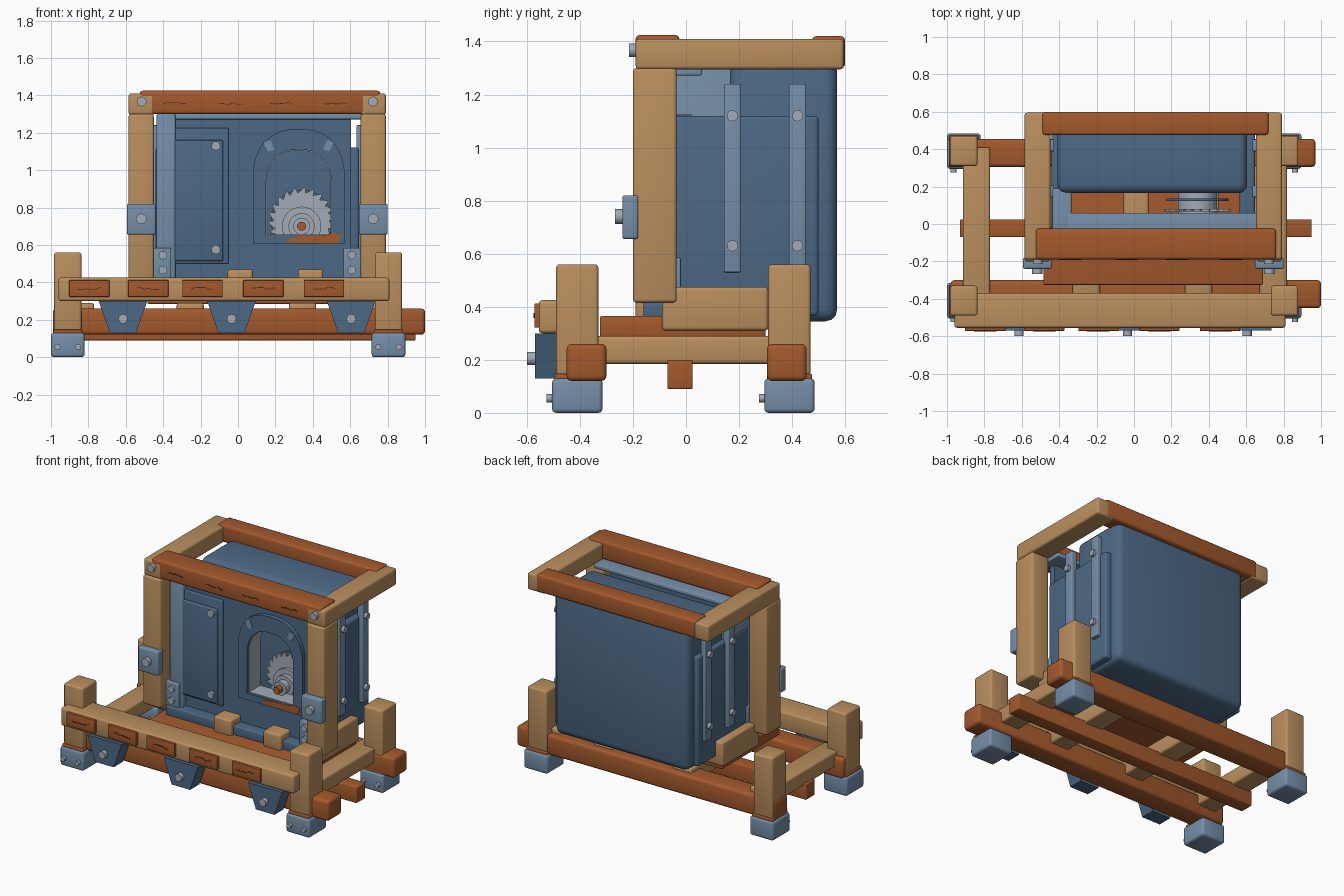
import bpy, bmesh, math, random
from mathutils import Matrix, Vector

random.seed(4)
cube = bpy.data.objects.get("Cube")
if cube:
    bpy.data.objects.remove(cube, do_unlink=True)

MID = 0.103  # centre line of the machine body
made = []


def material(name, *srgb):
    col = [((c + 0.055) / 1.055) ** 2.4 for c in srgb] + [1.0]
    m = bpy.data.materials.new(name)
    m.use_nodes = True
    m.diffuse_color = col
    m.node_tree.nodes["Principled BSDF"].inputs["Base Color"].default_value = col
    return m


WOOD = material("pale wood", 0.73, 0.56, 0.37)
RUST = material("red brown wood", 0.64, 0.35, 0.175)
STEEL = material("light steel blue", 0.46, 0.56, 0.66)
BLUE = material("dark steel blue", 0.30, 0.41, 0.52)
GREY = material("bare metal grey", 0.64, 0.67, 0.72)
DARK = material("dark grain", 0.27, 0.17, 0.12)


def add(name, mesh, mat):
    mesh.materials.clear()
    mesh.materials.append(mat)
    obj = bpy.data.objects.new(name, mesh)
    bpy.context.collection.objects.link(obj)
    made.append(obj)
    return obj


def finish(name, bm, mat):
    mesh = bpy.data.meshes.new(name)
    bm.to_mesh(mesh)
    bm.free()
    return add(name, mesh, mat)


def box(name, mat, x, y, z, bevel=0.014):
    """Rounded block from its (low, high) ranges."""
    bm = bmesh.new()
    size = [b - a for a, b in (x, y, z)]
    centre = Vector([(a + b) / 2 for a, b in (x, y, z)])
    bmesh.ops.create_cube(bm, size=1, matrix=Matrix.Translation(centre) @ Matrix.Diagonal((*size, 1)))
    if bevel:
        bmesh.ops.bevel(bm, geom=bm.edges[:], offset=min(bevel, min(size) * 0.3),
                        segments=3, profile=0.5, affect='EDGES')
    return finish(name, bm, mat)


def rod(name, mat, centre, radius, depth, axis='Y', sides=20):
    bm = bmesh.new()
    turn = Matrix.Rotation(math.pi / 2, 4, 'X' if axis == 'Y' else 'Y')
    bmesh.ops.create_cone(bm, cap_ends=True, segments=sides, radius1=radius, radius2=radius,
                          depth=depth, matrix=Matrix.Translation(centre) @ turn)
    return finish(name, bm, mat)


def plate(name, mat, loops, y0, y1):
    """Flat x-z outline, with inner loops as holes, given depth along y."""
    cu = bpy.data.curves.new(name, 'CURVE')
    cu.dimensions, cu.fill_mode, cu.extrude = '2D', 'BOTH', (y1 - y0) / 2
    for loop in loops:
        sp = cu.splines.new('POLY')
        sp.points.add(len(loop) - 1)
        for p, (x, z) in zip(sp.points, loop):
            p.co = (x, z, 0, 1)
        sp.use_cyclic_u = True
    tmp = bpy.data.objects.new("tmp", cu)
    mesh = bpy.data.meshes.new_from_object(tmp)
    bpy.data.objects.remove(tmp)
    mesh.transform(Matrix.Translation((0, (y0 + y1) / 2, 0)) @ Matrix.Rotation(math.pi / 2, 4, 'X'))
    return add(name, mesh, mat)


def rect(x0, x1, z0, z1):
    return [(x0, z0), (x1, z0), (x1, z1), (x0, z1)]


def arch(cx, half, bottom, top):
    spring = top - half
    pts = [(cx - half, bottom), (cx + half, bottom)]
    for i in range(21):
        a = math.pi * i / 20
        pts.append((cx + half * math.copysign(abs(math.cos(a)) ** 0.8, math.cos(a)), spring + half * math.sin(a)))
    return pts


def grain(name, cx, z, y, length):
    """Thin jagged crack in the wood."""
    n = 7
    mid = [(cx + length * (i / (n - 1) - 0.5), z + random.uniform(-0.008, 0.008)) for i in range(n)]
    plate(name, DARK, [mid + [(x, h + 0.004) for x, h in reversed(mid)]], y - 0.003, y)


# Corner feet, collars and posts
for end, y in (("front", -0.41), ("back", 0.39)):
    for side, x in (("right", -0.91), ("left", 0.805)):
        tag = f"{end}_{side}"
        box("foot_" + tag, STEEL, (x - 0.09, x + 0.09), (y - 0.095, y + 0.095), (0, 0.13), 0.016)
        box("collar_" + tag, RUST, (x - 0.078, x + 0.078), (y - 0.085, y + 0.085), (0.12, 0.147), 0.006)
        box("post_" + tag, WOOD, (x - 0.073, x + 0.073), (y - 0.08, y + 0.08), (0.14, 0.56))
        for dx in (-0.055, 0.055):
            rod("foot_bolt", GREY, (x + dx, y - 0.1, 0.055), 0.016, 0.03)

# Lower rails and cross beams
box("front_lower_rail", RUST, (-0.98, 1.0), (-0.45, -0.30), (0.12, 0.26), 0.02)
box("back_lower_rail", RUST, (-0.99, 0.97), (0.305, 0.455), (0.12, 0.26), 0.02)
box("middle_lower_rail", RUST, (-0.93, 0.95), (-0.07, 0.025), (0.09, 0.20), 0.006)
for x in (-0.842, -0.255, 0.345, 0.745):
    box("cross_beam", WOOD, (x - 0.073, x + 0.073), (-0.40, 0.41), (0.185, 0.29))

# Front beam with inset patches and hanging brackets
box("front_beam", WOOD, (-0.96, 0.81), (-0.555, -0.37), (0.30, 0.425))
for x in (-0.795, -0.48, -0.19, 0.135, 0.46):
    box("beam_patch", RUST, (x - 0.108, x + 0.108), (-0.572, -0.54), (0.322, 0.412), 0.004)
    grain("patch_grain", x, 0.365, -0.572, 0.12)
for x in (-0.615, -0.035, 0.605):
    plate("hanging_bracket", BLUE, [[(x - 0.13, 0.30), (x - 0.07, 0.13), (x + 0.07, 0.13), (x + 0.13, 0.30)]],
          -0.57, -0.47)
    rod("bracket_bolt", GREY, (x, -0.58, 0.205), 0.025, 0.04)

# Deck under the machine
box("deck", RUST, (-0.485, 0.69), (-0.325, 0.30), (0.285, 0.365), 0.008)
for x in (0.012, 0.388):
    box("deck_block", WOOD, (x - 0.067, x + 0.067), (-0.19, 0.30), (0.355, 0.47))
box("machine_sill", BLUE, (-0.44, 0.63), (-0.16, -0.06), (0.36, 0.425), 0.008)

# Upright frame, mirrored about the machine centre line
for s, side in ((-1, "right"), (1, "left")):
    def span(a, b):
        return tuple(sorted((MID + s * a, MID + s * b)))
    box("upright_" + side, WOOD, span(0.553, 0.688), (-0.20, -0.035), (0.415, 1.30))
    box("top_side_beam_" + side, WOOD, span(0.55, 0.688), (-0.19, 0.595), (1.295, 1.41))
    box("deck_side_beam_" + side, WOOD, span(0.46, 0.60), (-0.09, 0.31), (0.31, 0.475))
    box("upright_clamp_" + side, STEEL, span(0.543, 0.697), (-0.24, -0.18), (0.655, 0.82), 0.01)
    rod("clamp_bolt", GREY, (MID + s * 0.62, -0.25, 0.74), 0.028, 0.035)
    rod("top_bolt", GREY, (MID + s * 0.618, -0.20, 1.367), 0.026, 0.03)
    box("corner_bracket_" + side, STEEL, span(0.46, 0.555), (-0.14, -0.02), (0.42, 0.585), 0.006)
    for z in (0.465, 0.545):
        rod("corner_bolt", GREY, (MID + s * 0.505, -0.145, z), 0.022, 0.025)
    # Side casing with bolted straps
    box("side_casing_" + side, BLUE, span(0.46, 0.545), (-0.05, 0.50), (0.365, 1.12), 0.016)
    for y in (0.175, 0.42):
        box("side_strap_" + side, STEEL, span(0.53, 0.572), (y - 0.032, y + 0.032), (0.53, 1.24), 0.005)
        for z in (0.63, 1.12):
            rod("strap_bolt", GREY, (MID + s * 0.577, y, z), 0.021, 0.03, 'X')
box("top_front_beam", RUST, (-0.525, 0.76), (-0.19, -0.025), (1.30, 1.425), 0.016)
box("top_back_beam", RUST, (-0.49, 0.72), (0.475, 0.60), (1.30, 1.42), 0.016)
for x in (-0.34, -0.04, 0.23, 0.52):
    grain("beam_grain", x, 1.355, -0.19, 0.12)

# Rear tank and front cabinet
box("rear_tank", BLUE, (-0.41, 0.605), (0.165, 0.57), (0.345, 1.33), 0.045)
box("corner_column", STEEL, (-0.435, -0.335), (-0.12, 0.19), (0.42, 1.30), 0.008)
box("cabinet_cap", STEEL, (-0.36, 0.66), (-0.10, 0.06), (1.272, 1.30), 0.006)
WX = 0.325
opening = arch(WX, 0.175, 0.65, 1.11)
plate("cabinet_front", BLUE, [rect(-0.36, 0.605, 0.42, 1.275), opening], -0.085, -0.045)
plate("window_frame", BLUE, [arch(WX, 0.245, 0.605, 1.22), opening], -0.115, -0.08)
plate("window_lining", GREY, [arch(WX, 0.19, 0.63, 1.125), arch(WX, 0.17, 0.655, 1.105)], -0.10, 0.02)

# Worn spots on the window frame
plate("rust_patch", RUST, [[(0.25, 0.615), (0.37, 0.61), (0.53, 0.607), (0.555, 0.65), (0.52, 0.665),
                            (0.44, 0.65), (0.35, 0.648), (0.29, 0.64)]], -0.12, -0.114)
for s in (-1, 1):
    plate("worn_spot", STEEL, [[(WX + s * a, z) for a, z in
                                ((0.13, 1.11), (0.165, 1.10), (0.19, 1.15), (0.15, 1.16))]], -0.12, -0.114)

# Access door
box("door_plate", BLUE, (-0.345, -0.05), (-0.10, -0.08), (0.50, 1.225), 0.006)
box("door_panel", BLUE, (-0.345, -0.08), (-0.118, -0.09), (0.515, 1.16), 0.008)
for z in (0.575, 1.13):
    rod("door_bolt", GREY, (-0.118, -0.122, z), 0.024, 0.025)

# Saw blade and hub
BX, BZ, TEETH = 0.34, 0.73, 22
teeth = []
for i in range(TEETH):
    for step, r in ((0, 0.148), (0.75, 0.178), (0.9, 0.172)):
        a = -2 * math.pi * (i + step) / TEETH
        teeth.append((BX + r * math.cos(a), BZ + r * math.sin(a)))
plate("saw_blade", GREY, [teeth], 0.068, 0.08)
rod("backing_disc", BLUE, (BX, 0.13, BZ), 0.165, 0.012, sides=32)
for name, mat, r, front in (("hub_flange", GREY, 0.105, 0.045), ("hub_ring", GREY, 0.07, 0.015),
                            ("hub_shaft", GREY, 0.045, -0.03), ("hub_tip", RUST, 0.024, -0.07)):
    rod(name, mat, (BX, (front + 0.165) / 2, BZ - 0.03), r, 0.165 - front, sides=28)

# Smooth shading with sharp edges kept
bpy.ops.object.select_all(action='DESELECT')
for o in made:
    o.select_set(True)
bpy.context.view_layer.objects.active = made[0]
bpy.ops.object.shade_smooth_by_angle(angle=math.radians(35))
